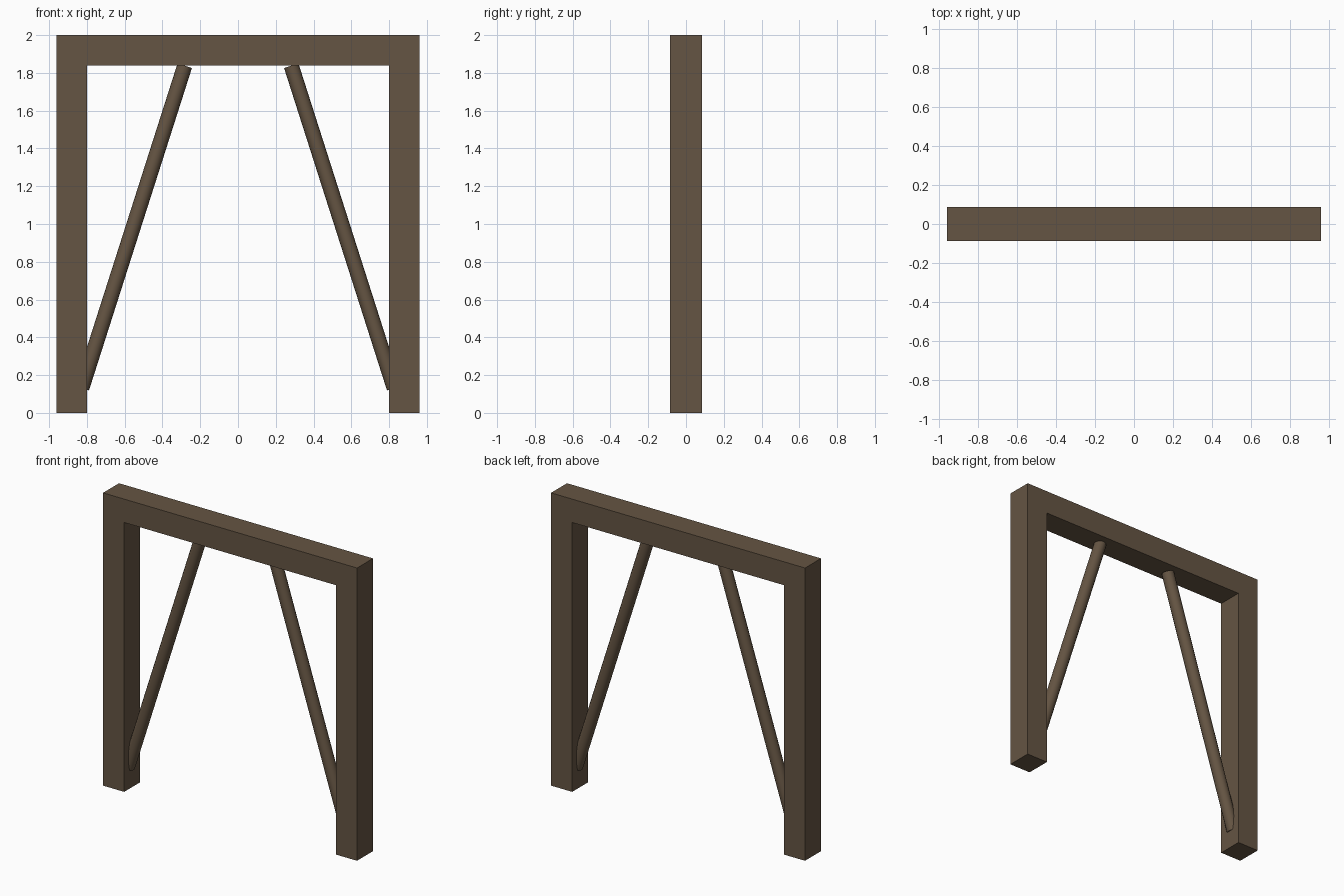
import bpy, bmesh
from mathutils import Vector

if "Cube" in bpy.data.objects:
    bpy.data.objects.remove(bpy.data.objects["Cube"])

wood = bpy.data.materials.new("dark brown wood")
wood.diffuse_color = (0.130, 0.090, 0.056, 1)
wood.use_nodes = True
wood.node_tree.nodes["Principled BSDF"].inputs["Base Color"].default_value = wood.diffuse_color

HALF_DEPTH = 0.086


def add_object(name, bm):
    bmesh.ops.recalc_face_normals(bm, faces=bm.faces[:])
    mesh = bpy.data.meshes.new(name)
    bm.to_mesh(mesh)
    bm.free()
    mesh.materials.append(wood)
    obj = bpy.data.objects.new(name, mesh)
    bpy.context.collection.objects.link(obj)
    return obj


# Door-shaped frame: one profile of posts and lintel, extruded through the depth
profile = [(-0.96, 0), (-0.80, 0), (-0.80, 1.84), (0.80, 1.84),
           (0.80, 0), (0.96, 0), (0.96, 2), (-0.96, 2)]
bm = bmesh.new()
face = bm.faces.new([bm.verts.new((x, -HALF_DEPTH, z)) for x, z in profile])
ext = bmesh.ops.extrude_face_region(bm, geom=[face], use_keep_orig=True)
moved = [v for v in ext["geom"] if isinstance(v, bmesh.types.BMVert)]
bmesh.ops.translate(bm, verts=moved, vec=(0, 2 * HALF_DEPTH, 0))
add_object("frame", bm)

# Round diagonal braces, mirrored left and right
for side, label in ((-1, "left"), (1, "right")):
    low = Vector((side * 0.827, 0, 0.131))
    high = Vector((side * 0.282, 0, 1.838))
    axis = high - low
    bm = bmesh.new()
    bmesh.ops.create_cone(bm, cap_ends=True, segments=16, radius1=0.04,
                          radius2=0.04, depth=axis.length)
    rot = axis.to_track_quat('Z', 'Y').to_matrix().to_4x4()
    bm.transform(rot)
    bmesh.ops.translate(bm, verts=bm.verts[:], vec=(low + high) / 2)
    for f in bm.faces:
        f.smooth = len(f.verts) == 4
    for e in bm.edges:
        e.smooth = all(len(f.verts) == 4 for f in e.link_faces)
    add_object(label + "_brace", bm)
